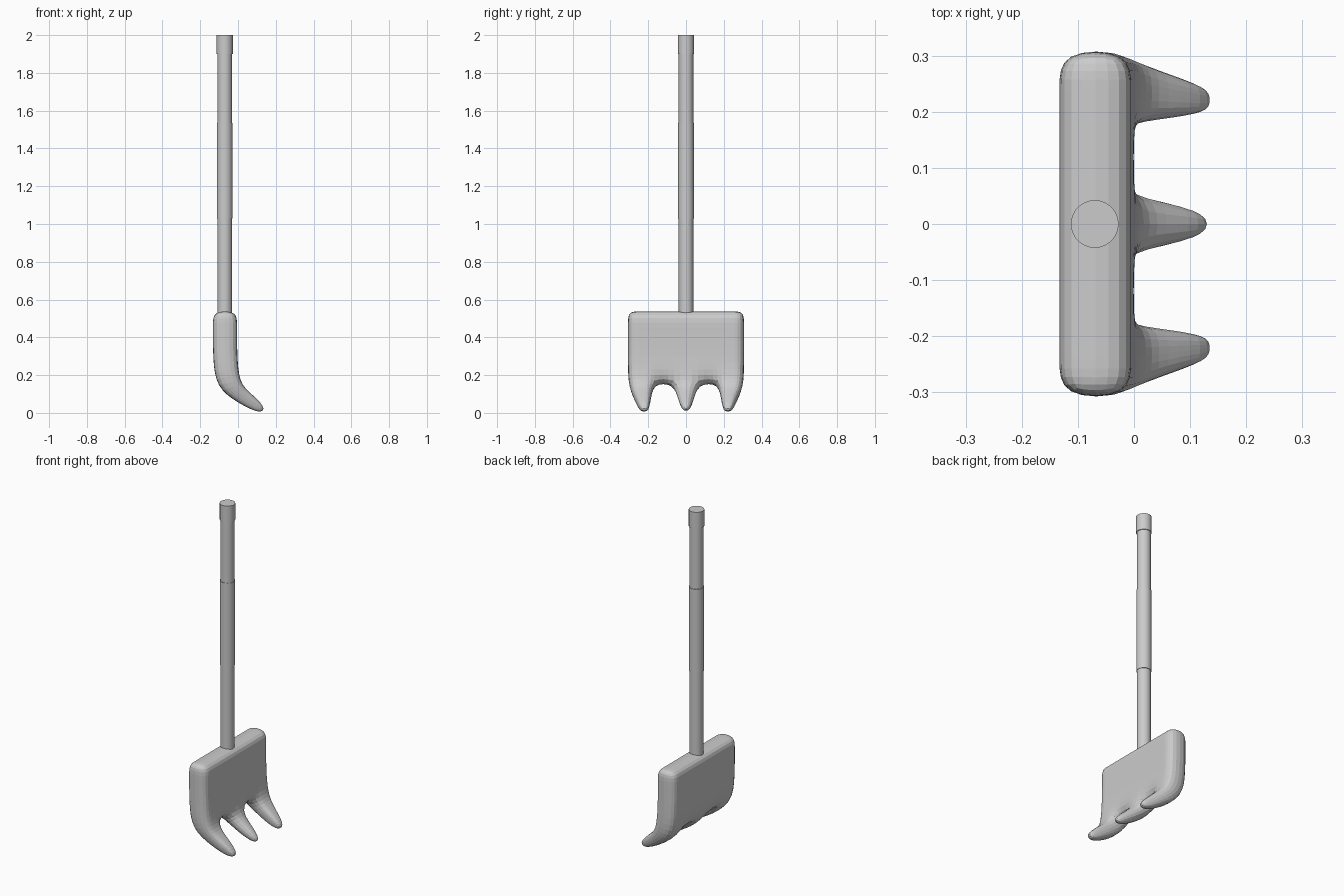
import bpy, bmesh, math

if "Cube" in bpy.data.objects:
    bpy.data.objects.remove(bpy.data.objects["Cube"])

AXIS_X = -0.07


def rod(name, radius, z0, z1):
    bpy.ops.mesh.primitive_cylinder_add(vertices=32, radius=radius, depth=z1 - z0,
                                        location=(AXIS_X, 0, (z0 + z1) / 2))
    ob = bpy.context.object
    ob.name = name
    bpy.ops.object.shade_smooth_by_angle(angle=math.radians(40))
    return ob


# Handle: long shaft with a slightly thicker grip and end cap
rod("handle_shaft", 0.0385, 0.48, 1.95)
rod("handle_grip", 0.0415, 1.03, 1.535)
rod("handle_end_cap", 0.0425, 1.9, 2.0)

# Head cage rows, top to tine tips: back (x, z), front (x, z),
# then half-widths: middle tine, outer tine inner / middle / outer line
PLATE = (0.072, 0.17, 0.24, 0.31)
ROWS = [
    ((-0.133, 0.54), (-0.005, 0.54), PLATE),
    ((-0.133, 0.47), (-0.005, 0.47), PLATE),
    ((-0.133, 0.29), (-0.005, 0.29), PLATE),
    ((-0.117, 0.135), (0.008, 0.165), (0.072, 0.17, 0.238, 0.31)),
    ((0.0, 0.052), (0.052, 0.115), (0.048, 0.182, 0.229, 0.279)),
    ((0.120, -0.008), (0.152, 0.029), (0.022, 0.198, 0.22, 0.242)),
]
TINE_COLUMNS = (0, 1, 3, 5, 6)

bm = bmesh.new()
grid = {}
for r, (back, front, half) in enumerate(ROWS):
    ys = [-y for y in reversed(half)] + list(half)
    for c, y in enumerate(ys):
        if r > 3 and not any(c in (k, k + 1) for k in TINE_COLUMNS):
            continue
        for side, (x, z) in enumerate((back, front)):
            grid[r, c, side] = bm.verts.new((x, y, z))

# Plate cells plus tine cells; walls close every open border
cells = {(r, c) for r in range(5) for c in range(7) if r < 3 or c in TINE_COLUMNS}
for r, c in cells:
    ring = [(r, c), (r, c + 1), (r + 1, c + 1), (r + 1, c)]
    for side in (0, 1):
        bm.faces.new([grid[a, b, side] for a, b in ring])
    neighbours = [(r - 1, c), (r, c + 1), (r + 1, c), (r, c - 1)]
    for i, n in enumerate(neighbours):
        if n not in cells:
            p, q = ring[i], ring[(i + 1) % 4]
            bm.faces.new([grid[(*p, 0)], grid[(*q, 0)], grid[(*q, 1)], grid[(*p, 1)]])
bmesh.ops.recalc_face_normals(bm, faces=bm.faces)

mesh = bpy.data.meshes.new("fork_head")
bm.to_mesh(mesh)
bm.free()
head = bpy.data.objects.new("fork_head", mesh)
bpy.context.collection.objects.link(head)

# Round the head and its tines
sub = head.modifiers.new("rounding", 'SUBSURF')
sub.levels = sub.render_levels = 2
